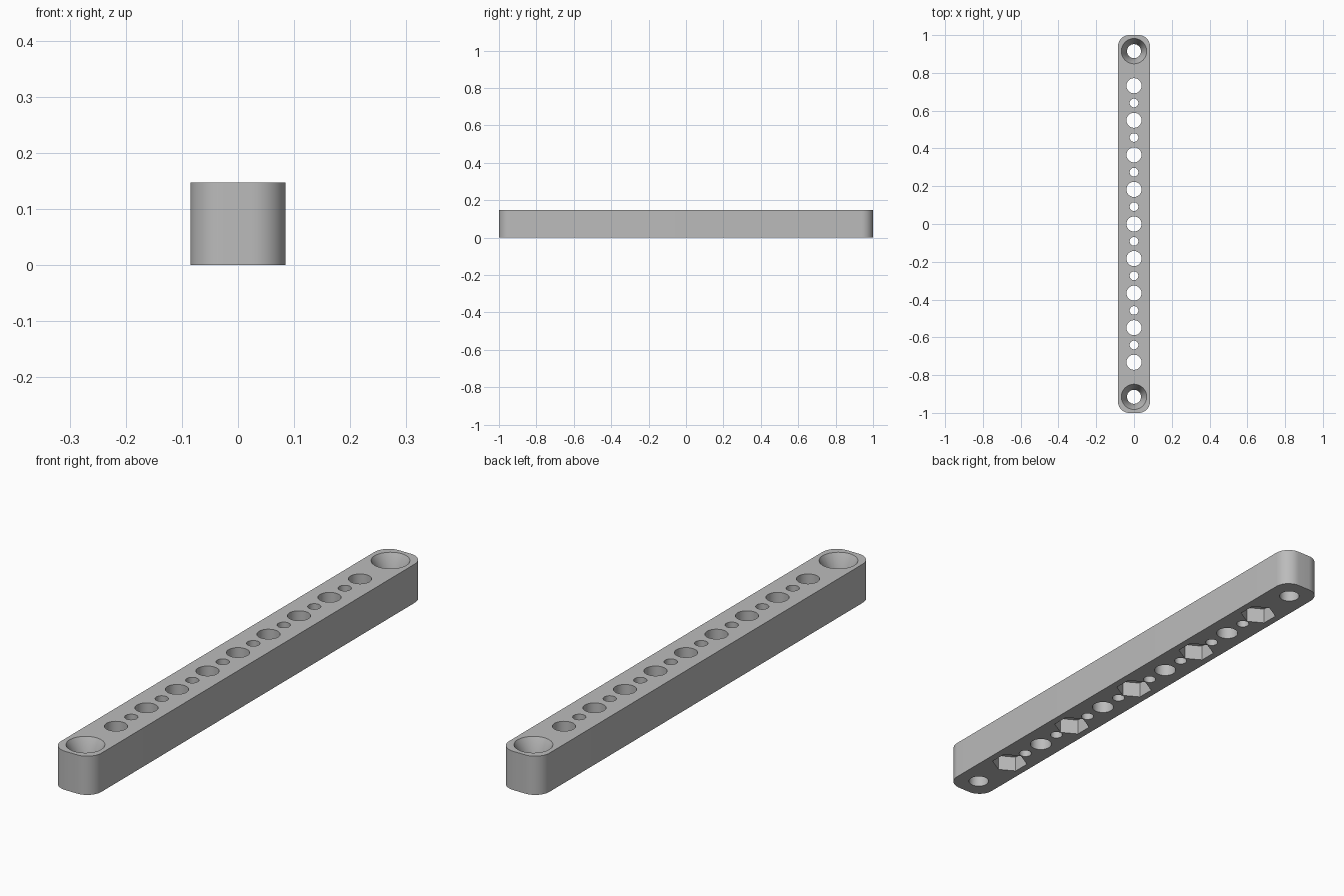
import bpy
import math

if "Cube" in bpy.data.objects:
    bpy.data.objects.remove(bpy.data.objects["Cube"])

HEIGHT = 0.147
PITCH = 0.183

grey = bpy.data.materials.new("plain grey")
grey.use_nodes = True
colour = (0.5, 0.5, 0.5, 1)
grey.diffuse_color = colour
grey.node_tree.nodes["Principled BSDF"].inputs["Base Color"].default_value = colour

# Bar with rounded upright corners
bpy.ops.mesh.primitive_cube_add(size=1, location=(0, 0, HEIGHT / 2))
bar = bpy.context.object
bar.name = "perforated_bar"
bar.scale = (0.17, 2, HEIGHT)
bpy.ops.object.transform_apply(location=True, rotation=True, scale=True)
bar.data.materials.append(grey)

weights = bar.data.attributes.new("bevel_weight_edge", "FLOAT", "EDGE")
for edge in bar.data.edges:
    a, b = (bar.data.vertices[i].co for i in edge.vertices)
    weights.data[edge.index].value = float(abs(a.z - b.z) > 0.1)
bevel = bar.modifiers.new("round_corners", "BEVEL")
bevel.limit_method = "WEIGHT"
bevel.width = 0.06
bevel.segments = 12
bpy.ops.object.modifier_apply(modifier=bevel.name)


def cut(name, y, low, high, r_low, r_high, sides=48, turn=0):
    """Subtract an upright prism or cone from the bar."""
    bpy.ops.mesh.primitive_cone_add(
        vertices=sides, radius1=r_low, radius2=r_high, depth=high - low,
        location=(0, y, (low + high) / 2), rotation=(0, 0, turn))
    cutter = bpy.context.object
    cutter.name = name
    cutter.hide_render = True
    cutter.data.materials.append(grey)
    bpy.context.view_layer.objects.active = bar
    mod = bar.modifiers.new(name, "BOOLEAN")
    mod.operation = "DIFFERENCE"
    mod.solver = "EXACT"
    mod.object = cutter
    bpy.ops.object.modifier_apply(modifier=mod.name)
    bpy.data.objects.remove(cutter)


# Large holes, every other one with a hexagonal nut pocket underneath
for i in range(-4, 5):
    cut("large_hole", i * PITCH, -0.1, 0.3, 0.04, 0.04)
    if i % 2 == 0:
        cut("nut_pocket", i * PITCH, -0.05, 0.06, 0.066, 0.066, 6)

# Small holes between the large ones
for i in range(-4, 4):
    cut("small_hole", (i + 0.5) * PITCH, -0.1, 0.3, 0.023, 0.023, 32)

# Countersunk holes at both ends
SINK = 0.06
SLOPE = 0.03 / SINK
for side in (-1, 1):
    y = side * PITCH * 5
    cut("end_hole", y, -0.1, 0.3, 0.037, 0.037)
    cut("countersink", y, HEIGHT - SINK, HEIGHT + 0.02, 0.037, 0.067 + 0.02 * SLOPE)

# Smooth curved walls, keep the rims sharp
bpy.ops.object.select_all(action="DESELECT")
bar.select_set(True)
bpy.context.view_layer.objects.active = bar
bpy.ops.object.shade_smooth_by_angle(angle=math.radians(30))
